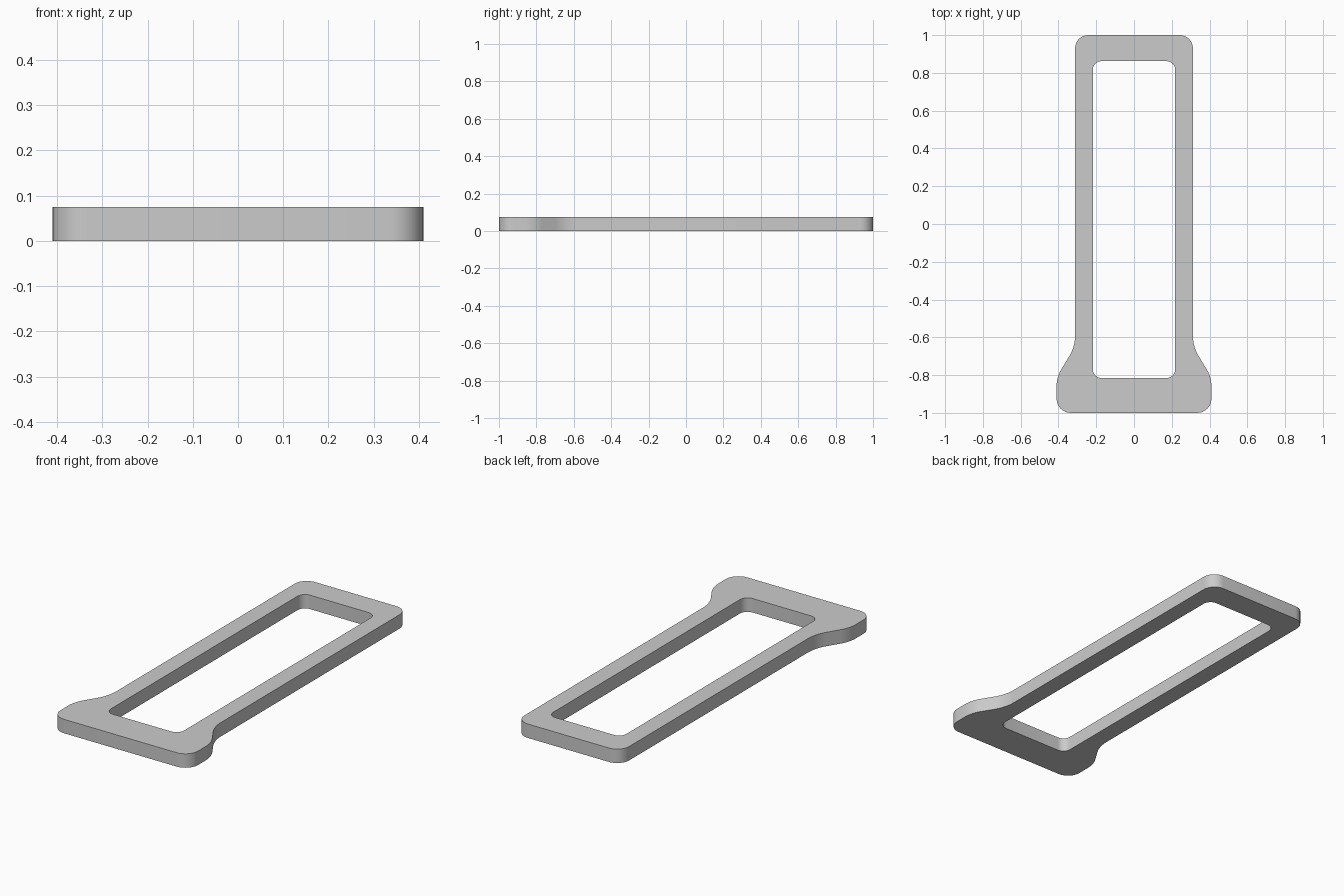
import bpy, bmesh, math
from mathutils import Vector

cube = bpy.data.objects.get("Cube")
if cube:
    bpy.data.objects.remove(cube)

THICKNESS = 0.075

# Material
grey = bpy.data.materials.new("light grey")
grey.use_nodes = True
colour = (0.6, 0.6, 0.6, 1)
grey.diffuse_color = colour
grey.node_tree.nodes["Principled BSDF"].inputs["Base Color"].default_value = colour


def rounded(corners, steps=8):
    """Round each (x, y, cut) corner of a closed outline with a smooth arc."""
    path = []
    for i, (x, y, cut) in enumerate(corners):
        here = Vector((x, y))
        before = Vector(corners[i - 1][:2])
        after = Vector(corners[(i + 1) % len(corners)][:2])
        a = here + (before - here).normalized() * cut
        b = here + (after - here).normalized() * cut
        u, v = (a - here).normalized(), (b - here).normalized()
        half = u.angle(v) / 2
        centre = here + (u + v).normalized() * cut / math.cos(half)
        ra, rb = a - centre, b - centre
        total = ra.angle(rb)
        for k in range(steps + 1):
            t = k / steps
            path.append(centre + (ra * math.sin((1 - t) * total)
                                  + rb * math.sin(t * total)) / math.sin(total))
    return path


def mirrored(half):
    """Complete a right-hand half outline with its mirror image."""
    return half + [(-x, y, cut) for x, y, cut in reversed(half)]


# Outer outline flares into a wider foot at the front
outer = mirrored([(0.41, -1.0, 0.075), (0.41, -0.81, 0.05),
                  (0.312, -0.65, 0.06), (0.312, 1.0, 0.07)])
opening = mirrored([(0.218, -0.815, 0.045), (0.218, 0.862, 0.045)])

# Flat ring between the outlines, raised to a solid frame
bm = bmesh.new()
edges = []
for outline in (outer, opening):
    verts = [bm.verts.new((p.x, p.y, 0)) for p in rounded(outline)]
    edges += [bm.edges.new((verts[i - 1], verts[i])) for i in range(len(verts))]
bmesh.ops.triangle_fill(bm, use_beauty=True, edges=edges)
top = bmesh.ops.extrude_face_region(bm, geom=bm.faces[:])["geom"]
bmesh.ops.translate(bm, vec=(0, 0, THICKNESS),
                    verts=[v for v in top if isinstance(v, bmesh.types.BMVert)])
bmesh.ops.recalc_face_normals(bm, faces=bm.faces[:])

mesh = bpy.data.meshes.new("frame")
bm.to_mesh(mesh)
bm.free()
mesh.materials.append(grey)
frame = bpy.data.objects.new("frame", mesh)
bpy.context.collection.objects.link(frame)

# Smooth rounded corners, sharp rims
bpy.ops.object.select_all(action='DESELECT')
frame.select_set(True)
bpy.context.view_layer.objects.active = frame
bpy.ops.object.shade_smooth_by_angle(angle=math.radians(40))
